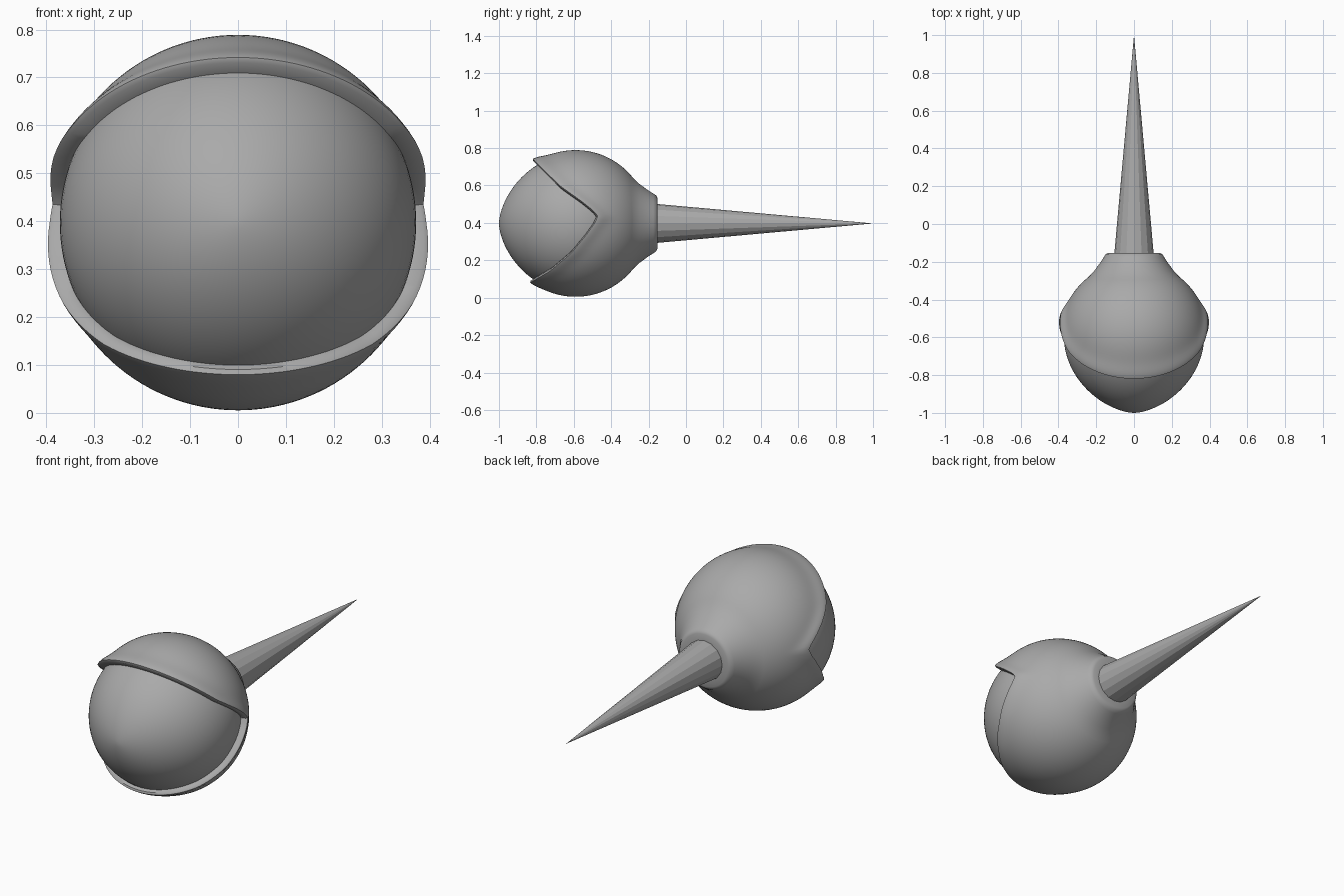
import bpy
import bmesh
from math import sin, cos, pi, radians, exp
from mathutils import Vector

if "Cube" in bpy.data.objects:
    bpy.data.objects.remove(bpy.data.objects["Cube"])

CENTRE = Vector((0, -0.59, 0.397))
RADIUS = 0.392
SEGMENTS = 128

grey = bpy.data.materials.new("plain grey")
grey.use_nodes = True
grey.diffuse_color = (0.4, 0.4, 0.4, 1)
grey.node_tree.nodes["Principled BSDF"].inputs["Base Color"].default_value = (0.4, 0.4, 0.4, 1)


def ring_point(phi, r, y):
    """Point at distance r from the long axis, at depth y."""
    return Vector((r * cos(phi), y, CENTRE.z + r * sin(phi)))


def loft(name, columns, smooth=True):
    """Skin a closed loop of point columns."""
    bm = bmesh.new()
    grid = [[bm.verts.new(p) for p in col] for col in columns]
    for i, col in enumerate(grid):
        nxt = grid[(i + 1) % len(grid)]
        for j in range(len(col) - 1):
            bm.faces.new((col[j], nxt[j], nxt[j + 1], col[j + 1]))
    bmesh.ops.remove_doubles(bm, verts=bm.verts, dist=0.00001)
    bmesh.ops.recalc_face_normals(bm, faces=bm.faces)
    mesh = bpy.data.meshes.new(name)
    bm.to_mesh(mesh)
    bm.free()
    mesh.materials.append(grey)
    ob = bpy.data.objects.new(name, mesh)
    bpy.context.collection.objects.link(ob)
    if smooth:
        bpy.ops.object.select_all(action="DESELECT")
        ob.select_set(True)
        bpy.context.view_layer.objects.active = ob
        bpy.ops.object.shade_smooth_by_angle(angle=radians(40))
    return ob


def lathe(name, profile, sides, smooth=True):
    angles = [2 * pi * i / sides for i in range(sides)]
    return loft(name, [[ring_point(a, r, y) for r, y in profile] for a in angles], smooth)


# Side outline of the eyelid opening: (height, depth)
OPENING = [(0.0, -0.95), (0.09, -0.83), (0.15, -0.727), (0.24, -0.62), (0.337, -0.54),
           (0.40, -0.495), (0.435, -0.48), (0.46, -0.50), (0.513, -0.567),
           (0.588, -0.674), (0.72, -0.81), (0.80, -0.89)]


def opening_depth(z):
    for (z0, y0), (z1, y1) in zip(OPENING, OPENING[1:]):
        if z <= z1:
            return y0 + (y1 - y0) * (z - z0) / (z1 - z0)
    return OPENING[-1][1]


def opening_angle(phi):
    """Polar angle, measured from the front, of the lid edge."""
    low, high = radians(20), radians(130)
    for _ in range(30):
        mid = (low + high) / 2
        p = ring_point(phi, RADIUS * sin(mid), CENTRE.y - RADIUS * cos(mid))
        if p.y < opening_depth(p.z):
            low = mid
        else:
            high = mid
    return low


# Eyeball with a slightly pointed front
eye_profile = []
for i in range(49):
    t = pi * i / 48
    front = t < pi / 2
    r = 0.372 * max(sin(t), 0) ** (1.2 if front else 1)
    eye_profile.append((r, CENTRE.y - (0.41 if front else 0.37) * cos(t)))
lathe("eyeball", eye_profile, SEGMENTS)

# Eyelids: shell with a raised rim round the opening, running back into a collar
COLLAR = [(0.212, -0.25), (0.19, -0.22), (0.172, -0.195), (0.16, -0.175),
          (0.15, -0.16), (0.136, -0.153), (0.09, -0.153)]
columns = []
for i in range(SEGMENTS):
    phi = 2 * pi * i / SEGMENTS
    edge = opening_angle(phi)
    up = sin(phi)
    bump = 0.014 + 0.008 * max(up, 0) - 0.006 * max(-up, 0)
    column = []

    def add(angle, radius):
        column.append(ring_point(phi, radius * sin(angle), CENTRE.y - radius * cos(angle)))

    # inner lip
    add(edge + 0.12, 0.345)
    add(edge + 0.02, 0.365)
    add(edge, RADIUS + bump - 0.01)
    # rim blending into the round back
    last = radians(142)
    for k in range(33):
        s = (k / 32) ** 1.4
        angle = edge + 0.012 + s * (last - edge - 0.012)
        away = angle - edge
        fade = min(1, (last - angle) / 0.2)
        add(angle, RADIUS + bump * exp(-(away / 0.16) ** 2) * fade)
    column += [ring_point(phi, r, y) for r, y in COLLAR]
    columns.append(column)
loft("eyelids", columns)

# Long tapering spike at the back
lathe("spike", [(0, -0.2), (0.107, -0.2), (0.104, -0.155), (0, 1.0)], 16, smooth=False)
